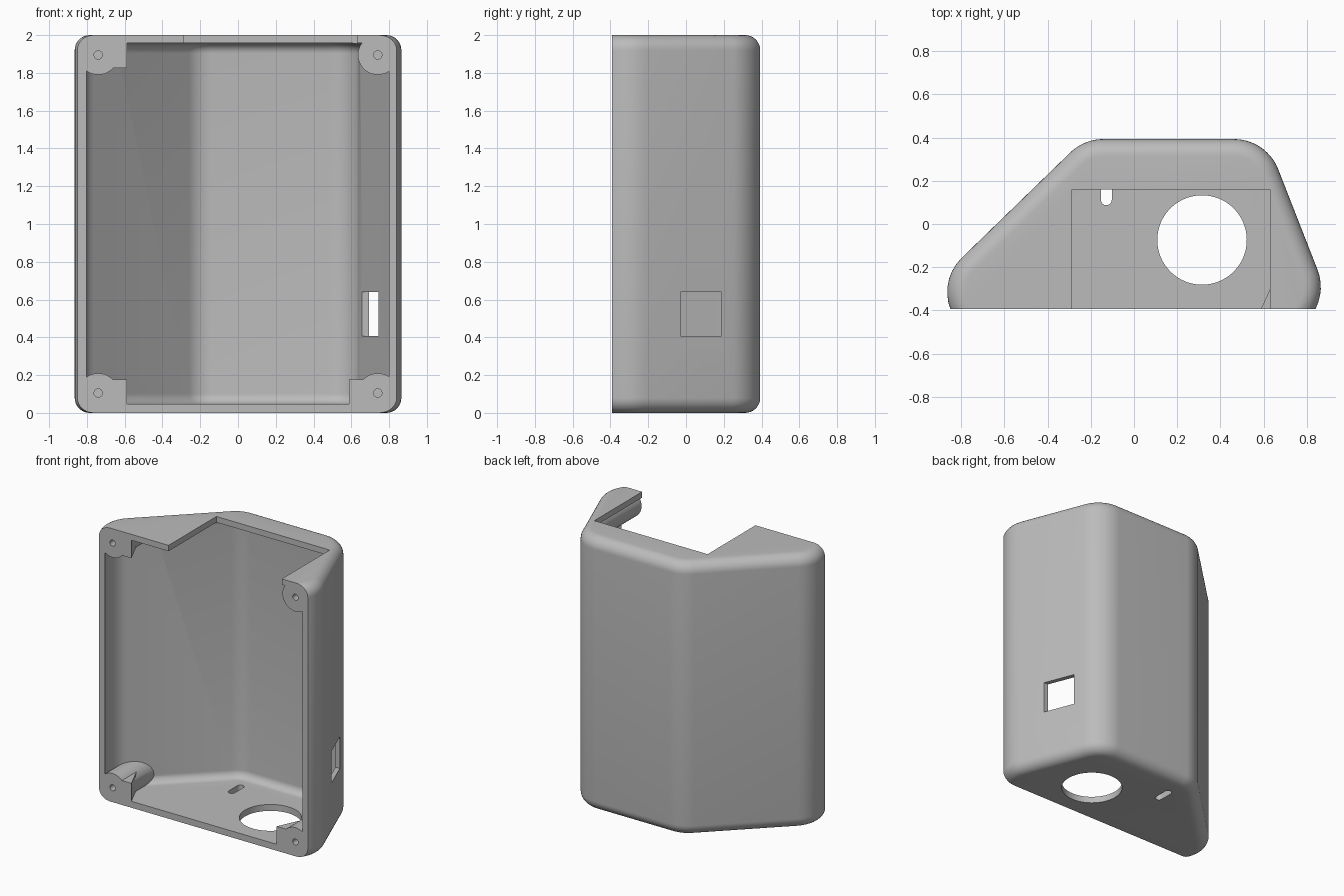
import bpy, bmesh, math
from mathutils import Vector

if "Cube" in bpy.data.objects:
    bpy.data.objects.remove(bpy.data.objects["Cube"])

grey = bpy.data.materials.new("light grey plastic")
grey.use_nodes = True
grey.diffuse_color = (0.5, 0.5, 0.5, 1)
grey.node_tree.nodes["Principled BSDF"].inputs["Base Color"].default_value = (0.5, 0.5, 0.5, 1)

FRONT = -0.393


def finish(name, bm):
    bmesh.ops.recalc_face_normals(bm, faces=bm.faces)
    mesh = bpy.data.meshes.new(name)
    bm.to_mesh(mesh)
    bm.free()
    mesh.materials.append(grey)
    ob = bpy.data.objects.new(name, mesh)
    bpy.context.collection.objects.link(ob)
    return ob


def outline(centres, r, steps=14):
    """Rounded outline around counter-clockwise corner centres."""
    pts, n = [], len(centres)
    for i in range(n):
        c = Vector(centres[i])
        a = c - Vector(centres[i - 1])
        b = Vector(centres[(i + 1) % n]) - c
        start = math.atan2(-a.x, a.y)
        sweep = (math.atan2(-b.x, b.y) - start) % math.tau
        for k in range(steps + 1):
            t = start + sweep * k / steps
            pts.append((c.x + r * math.cos(t), c.y + r * math.sin(t)))
    return pts


def loft(name, sections):
    """Solid through a stack of (outline, height) sections."""
    bm = bmesh.new()
    rings = [[bm.verts.new((x, y, z)) for x, y in pts] for pts, z in sections]
    for low, high in zip(rings, rings[1:]):
        for i in range(len(low)):
            bm.faces.new((low[i - 1], low[i], high[i], high[i - 1]))
    bm.faces.new(rings[0])
    bm.faces.new(rings[-1])
    return finish(name, bm)


def rounded_solid(name, centres, r, z0, z1, fillet, steps=8):
    curve = [(r - fillet + fillet * math.sin(t), fillet * (1 - math.cos(t)))
             for t in (math.pi / 2 * k / steps for k in range(steps + 1))]
    sections = [(outline(centres, q), z0 + h) for q, h in curve]
    sections += [(outline(centres, q), z1 - h) for q, h in reversed(curve)]
    return loft(name, sections)


def box(name, x0, x1, y0, y1, z0, z1):
    rect = [(x0, y0), (x1, y0), (x1, y1), (x0, y1)]
    return loft(name, [(rect, z0), (rect, z1)])


def rod(name, x, z, r, y0, y1):
    """Cylinder running front to back."""
    ob = loft(name, [(outline([(x - 1e-4, -z), (x + 1e-4, -z)], r, 24), y0),
                     (outline([(x - 1e-4, -z), (x + 1e-4, -z)], r, 24), y1)])
    for v in ob.data.vertices:
        v.co = (v.co.x, v.co.z, -v.co.y)
    return ob


def subtract(target, cutter):
    cutter.hide_render = True
    mod = target.modifiers.new("cut", "BOOLEAN")
    mod.operation = "DIFFERENCE"
    mod.solver = "EXACT"
    mod.object = cutter
    bpy.context.view_layer.objects.active = target
    bpy.ops.object.modifier_apply(modifier=mod.name)
    bpy.data.objects.remove(cutter)


# Outer body and inner cavity
housing = rounded_solid("housing", [(-0.645, -0.315), (0.645, -0.292),
                                    (0.463, 0.173), (-0.142, 0.173)], 0.22, 0, 2, 0.08)
cavity = rounded_solid("cavity", [(-0.651, -0.315), (0.663, -0.292),
                                  (0.48, 0.173), (-0.142, 0.173)], 0.17, 0.047, 1.957, 0.055)
subtract(housing, box("front_trim", -2, 2, -1, FRONT, -1, 3))

# Screw bosses are left standing in the cavity
for sx in (-1, 1):
    for top in (False, True):
        z = 1.895 if top else 0.105
        subtract(cavity, rod("boss", sx * 0.74, z, 0.105, -0.7, 0.32))
        if top and sx > 0:
            continue
        wedge = [(sx * x, y) for x, y in
                 ((0.588, -0.7), (0.588, FRONT), (0.74, -0.06), (1, -0.06), (1, -0.7))]
        z0, z1 = (1.825, 2.2) if top else (-0.2, 0.178)
        subtract(cavity, loft("gusset", [(wedge, z0), (wedge, z1)]))
subtract(housing, cavity)

# Screw holes
for x in (-0.74, 0.74):
    for z in (0.105, 1.895):
        subtract(housing, rod("screw_hole", x, z, 0.022, -0.6, -0.25))

# Top notch, side window, round floor hole and floor slot
subtract(housing, box("top_notch", -0.287, 0.63, -0.8, 0.16, 1.9, 2.2))
subtract(housing, box("side_window", 0.55, 1.1, -0.03, 0.187, 0.408, 0.64))
for name, centres, r in (("floor_hole", [(0.3149, -0.074), (0.3151, -0.074)], 0.207),
                         ("floor_slot", [(-0.128, 0.112), (-0.128, 0.21)], 0.025)):
    ring = outline(centres, r, 32)
    subtract(housing, loft(name, [(ring, -0.2), (ring, 0.15)]))

# Smooth shading with crisp edges
bpy.ops.object.select_all(action="DESELECT")
housing.select_set(True)
bpy.context.view_layer.objects.active = housing
bpy.ops.object.shade_smooth_by_angle(angle=math.radians(30))
